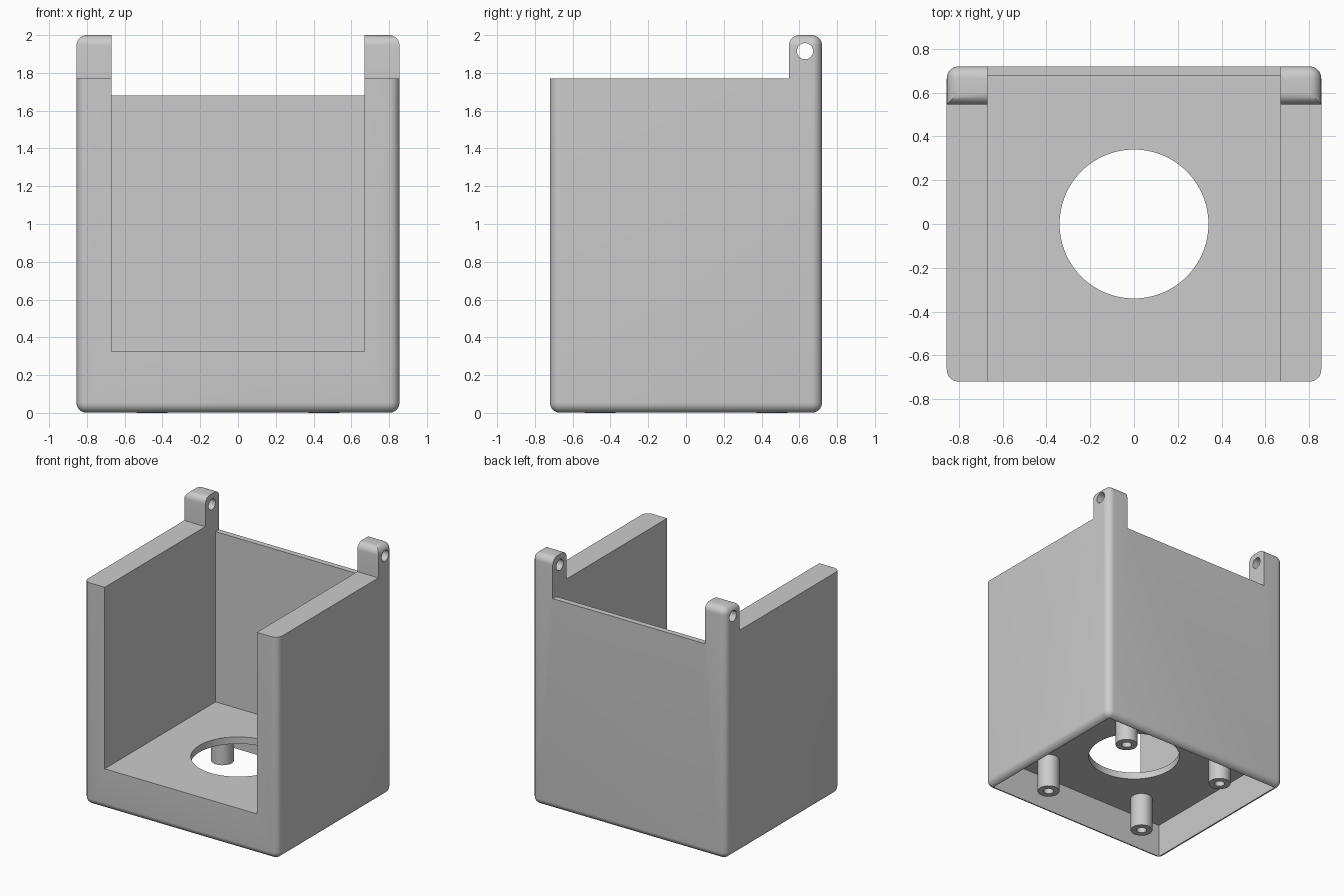
import bpy, bmesh, math
from mathutils import Matrix, Vector

cube = bpy.data.objects.get("Cube")
if cube:
    bpy.data.objects.remove(cube, do_unlink=True)

# Overall sizes
W, D, H = 0.855, 0.72, 2.0          # half width, half depth, height
SIDE_TOP, BACK_TOP = 1.77, 1.68
FLOOR, CEILING = 0.325, 0.27        # floor plate top and underside
INNER, WALL, EAR_Y = 0.67, 0.045, 0.545
ROUND = 0.055

grey = bpy.data.materials.new("plain grey")
grey.use_nodes = True
grey.diffuse_color = (0.6, 0.6, 0.6, 1)
grey.node_tree.nodes["Principled BSDF"].inputs["Base Color"].default_value = (0.6, 0.6, 0.6, 1)


def make_object(name, bm):
    mesh = bpy.data.meshes.new(name)
    bm.to_mesh(mesh)
    bm.free()
    mesh.materials.append(grey)
    obj = bpy.data.objects.new(name, mesh)
    bpy.context.collection.objects.link(obj)
    return obj


def box(name, low, high):
    low, high = Vector(low), Vector(high)
    bm = bmesh.new()
    bmesh.ops.create_cube(bm, size=1, matrix=Matrix.Translation((low + high) / 2)
                          @ Matrix.Diagonal((*(high - low), 1)))
    return make_object(name, bm)


def cylinder(name, centre, radius, length, axis="Z", sides=32):
    turn = Matrix.Rotation(math.pi / 2, 4, "Y") if axis == "X" else Matrix()
    bm = bmesh.new()
    bmesh.ops.create_cone(bm, cap_ends=True, segments=sides, radius1=radius, radius2=radius,
                          depth=length, matrix=Matrix.Translation(centre) @ turn)
    return make_object(name, bm)


def cut(target, *cutters):
    """Subtract each cutter from the target, then remove the cutter."""
    for cutter in cutters:
        mod = target.modifiers.new("cut", "BOOLEAN")
        mod.operation, mod.solver, mod.object = "DIFFERENCE", "EXACT", cutter
        bpy.context.view_layer.update()
        evaluated = target.evaluated_get(bpy.context.evaluated_depsgraph_get())
        mesh = bpy.data.meshes.new_from_object(evaluated)
        target.modifiers.clear()
        target.data = mesh
        bpy.data.objects.remove(cutter, do_unlink=True)


def smooth(obj):
    bpy.ops.object.select_all(action="DESELECT")
    obj.select_set(True)
    bpy.context.view_layer.objects.active = obj
    bpy.ops.object.shade_smooth_by_angle(angle=math.radians(30))


# Housing: block with the open front, low back and two ears left standing
housing = box("housing", (-W, -D, 0), (W, D, H))
cut(housing,
    box("ear_step", (-1, -1, SIDE_TOP), (1, EAR_Y, 3)),
    box("back_notch", (-INNER, -1, BACK_TOP), (INNER, 1, 3)),
    box("main_bay", (-INNER, -1, FLOOR), (INNER, D - WALL, 3)))

# Round the upright corners and the ear tops
bm = bmesh.new()
bm.from_mesh(housing.data)
bmesh.ops.dissolve_limit(bm, angle_limit=0.01, verts=bm.verts, edges=bm.edges)


def to_round(edge):
    a, b = (v.co for v in edge.verts)
    at = lambda i, value: abs(abs(a[i]) - value) < 1e-3 and abs(abs(b[i]) - value) < 1e-3
    upright = at(0, W) and at(1, D)
    ear_top = at(2, H) and not at(0, INNER)
    return upright or ear_top


bmesh.ops.bevel(bm, geom=[e for e in bm.edges if to_round(e)], offset=ROUND,
                segments=8, profile=0.5, affect="EDGES", clamp_overlap=True)
bm.to_mesh(housing.data)
bm.free()

# Hollow underside, round floor opening and ear holes
cut(housing,
    box("under_bay", (WALL - W, WALL - D, -1), (W - WALL, D - WALL, CEILING)),
    cylinder("floor_opening", (0, 0, FLOOR), 0.34, 0.5, sides=96),
    cylinder("ear_holes", (0, 0.63, 1.915), 0.043, 3, axis="X"))
smooth(housing)

# Four hollow mounting posts under the floor plate
for x, x_name in ((-1, "right"), (1, "left")):
    for y, y_name in ((-1, "front"), (1, "back")):
        top = CEILING + 0.02
        post = cylinder(f"{y_name}_{x_name}_post", (x * 0.455, y * 0.455, top / 2), 0.082, top)
        cut(post, cylinder("screw_hole", (x * 0.455, y * 0.455, 0), 0.037, 0.5))
        smooth(post)
